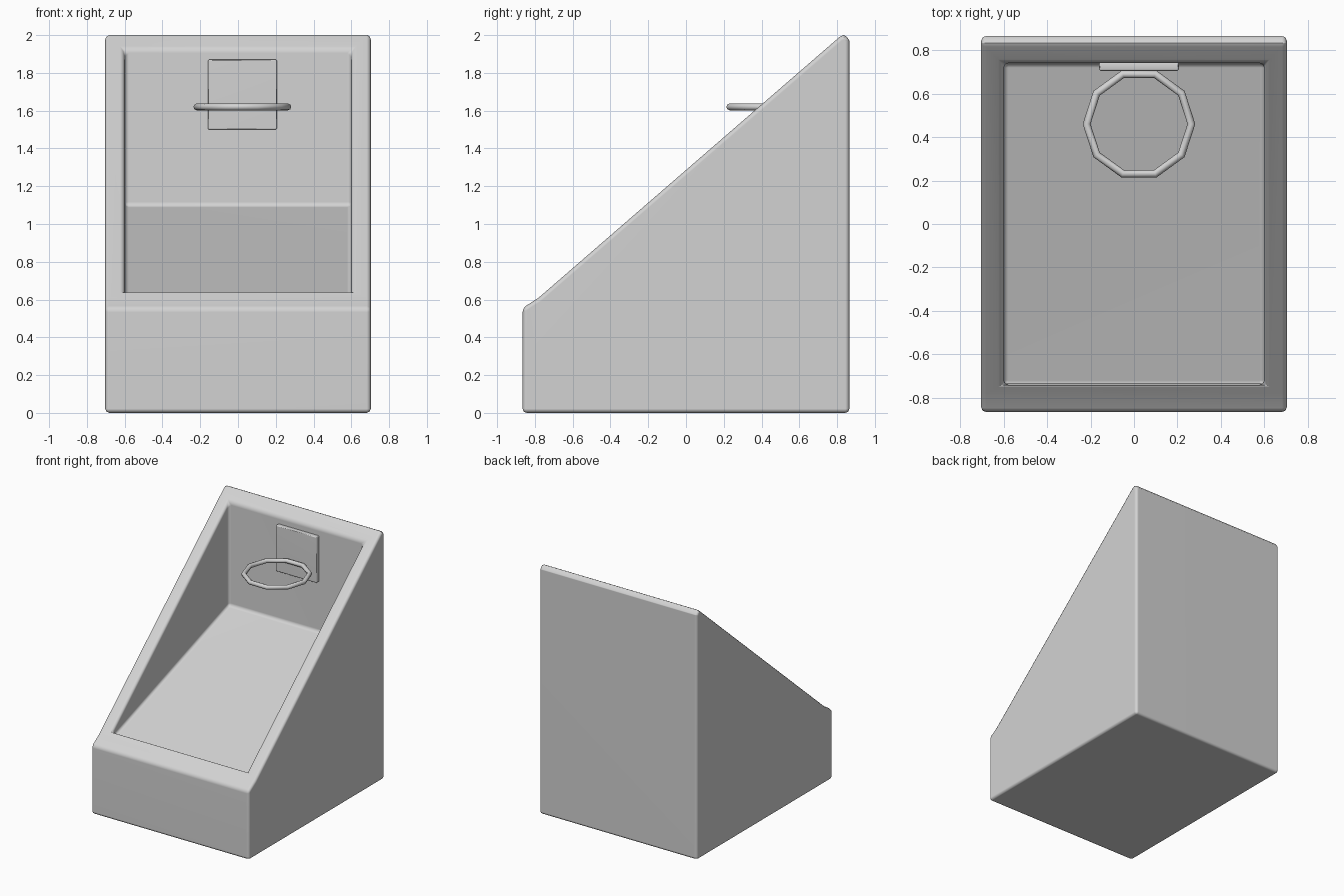
import bpy
import bmesh
from math import radians

cube = bpy.data.objects.get("Cube")
if cube:
    bpy.data.objects.remove(cube, do_unlink=True)

grey = bpy.data.materials.new("plain_grey")
grey.use_nodes = True
colour = (0.65, 0.65, 0.65, 1)
grey.diffuse_color = colour
grey.node_tree.nodes["Principled BSDF"].inputs["Base Color"].default_value = colour


def prism(name, profile, half_width, centre_x=0):
    """Extrude a side profile of (y, z) points across x."""
    bm = bmesh.new()
    verts = [bm.verts.new((centre_x - half_width, y, z)) for y, z in profile]
    face = bm.faces.new(verts)
    new = bmesh.ops.extrude_face_region(bm, geom=[face])["geom"]
    moved = [v for v in new if isinstance(v, bmesh.types.BMVert)]
    bmesh.ops.translate(bm, verts=moved, vec=(2 * half_width, 0, 0))
    bmesh.ops.recalc_face_normals(bm, faces=bm.faces)
    mesh = bpy.data.meshes.new(name)
    bm.to_mesh(mesh)
    bm.free()
    mesh.materials.append(grey)
    obj = bpy.data.objects.new(name, mesh)
    bpy.context.collection.objects.link(obj)
    return obj


def add_bevel(obj, width, segments):
    bevel = obj.modifiers.new("rounded_edges", "BEVEL")
    bevel.width = width
    bevel.segments = segments
    bevel.limit_method = "ANGLE"
    bevel.angle_limit = radians(45)
    bevel.use_clamp_overlap = False


def finish(obj, angle):
    """Apply the modifiers, then smooth the rounded edges."""
    bpy.ops.object.select_all(action="DESELECT")
    obj.select_set(True)
    bpy.context.view_layer.objects.active = obj
    bpy.ops.object.convert(target="MESH")
    bpy.ops.object.shade_smooth_by_angle(angle=radians(angle))
    obj.modifiers.new("flat_sides", "WEIGHTED_NORMAL").keep_sharp = True


# Wedge-shaped cabinet with a hollow top and sloping floor
cabinet = prism("cabinet", [
    (-0.865, 0), (0.865, 0), (0.865, 1.97), (0.853, 1.995),
    (0.835, 2), (0.815, 1.992), (-0.78, 0.61), (-0.865, 0.555)], 0.703)
cavity = prism("cavity_cutter", [
    (-0.74, 0.59), (0.74, 1.095), (0.74, 3), (-0.74, 3)], 0.6)
cavity.hide_render = True
cut = cabinet.modifiers.new("hollow", "BOOLEAN")
cut.operation = "DIFFERENCE"
cut.solver = "EXACT"
cut.object = cavity
add_bevel(cabinet, 0.022, 2)
finish(cabinet, 50)
bpy.data.objects.remove(cavity, do_unlink=True)

# Backboard on the inner back wall
board = prism("backboard", [
    (0.705, 1.5), (0.745, 1.5), (0.745, 1.87), (0.705, 1.87)], 0.183, 0.023)
add_bevel(board, 0.006, 1)
finish(board, 50)

# Ten-sided hoop
bpy.ops.mesh.primitive_torus_add(
    major_segments=10, minor_segments=8, major_radius=0.241,
    minor_radius=0.018, location=(0.023, 0.46, 1.62))
hoop = bpy.context.object
hoop.name = "hoop"
hoop.data.materials.append(grey)
bpy.ops.object.shade_smooth_by_angle(angle=radians(50))
